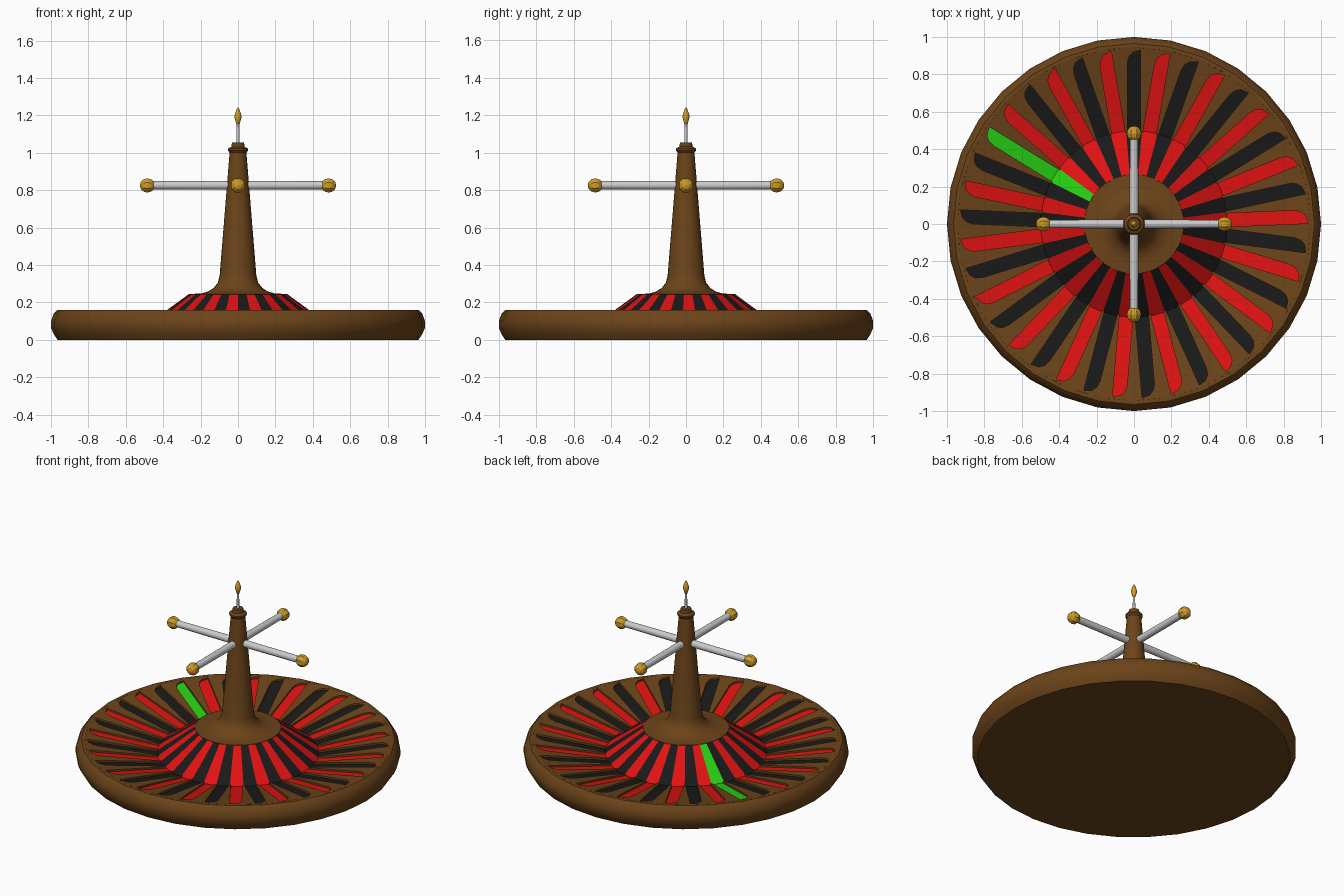
import bpy, bmesh
from math import sin, cos, pi, radians
from mathutils import Matrix, Vector

if "Cube" in bpy.data.objects:
    bpy.data.objects.remove(bpy.data.objects["Cube"])

N = 37                                   # pockets
STEP = 2 * pi / N


def material(name, rgb):
    m = bpy.data.materials.new(name)
    m.diffuse_color = (*rgb, 1)
    m.use_nodes = True
    m.node_tree.nodes["Principled BSDF"].inputs["Base Color"].default_value = m.diffuse_color
    return m


brown = material("brown wood", (0.15, 0.058, 0.010))
red = material("red", (0.75, 0.006, 0.006))
black = material("black", (0.010, 0.010, 0.010))
green = material("green", (0.02, 0.65, 0.006))
gold = material("gold", (0.62, 0.33, 0.02))
COLOURS = [red, black, green]


def finish(name, bm, mats, angle=35, recalc=True):
    if recalc:
        bmesh.ops.recalc_face_normals(bm, faces=bm.faces)
    me = bpy.data.meshes.new(name)
    bm.to_mesh(me)
    bm.free()
    ob = bpy.data.objects.new(name, me)
    bpy.context.collection.objects.link(ob)
    for m in mats:
        me.materials.append(m)
    if angle:
        bpy.ops.object.select_all(action='DESELECT')
        ob.select_set(True)
        bpy.context.view_layer.objects.active = ob
        bpy.ops.object.shade_smooth_by_angle(angle=radians(angle))
    return ob


def lathe(name, profile, mats, sides=32, angle=35):
    bm = bmesh.new()
    vs = [bm.verts.new((r, 0, z)) for r, z in profile]
    edges = [bm.edges.new(p) for p in zip(vs, vs[1:])]
    bmesh.ops.spin(bm, geom=vs + edges, cent=(0, 0, 0), axis=(0, 0, 1),
                   angle=2 * pi, steps=sides, use_merge=True)
    bmesh.ops.remove_doubles(bm, verts=bm.verts, dist=1e-5)
    return finish(name, bm, mats, angle)


def slope(r):
    return 0.07 + (r - 0.49) * 0.18


def pocket_angle(i):
    return pi / 2 + (i + 6) * STEP       # pocket 0 is the green one


def colour(i):
    return 2 if i == 0 else i % 2


def place(u, v, a, dz):
    return Vector((u * cos(a) - v * sin(a), u * sin(a) + v * cos(a), slope(u) + dz))


# Bowl with bulging rim
lathe("bowl", [(0, 0), (0.965, 0), (0.985, 0.03), (1, 0.065), (1, 0.1), (0.985, 0.14),
               (0.965, 0.16), (0.945, 0.16), (0.93, slope(0.93) - 0.012),
               (0.47, slope(0.47) - 0.012), (0, 0.055)], [brown])

# Pocket outline: square corner on one side, rounded on the other
left = [(0.48, 0.036), (0.86, 0.036), (0.895, 0.027), (0.918, 0.006), (0.93, -0.036)]
right = [(0.93, -0.036), (0.48, -0.036)]

# Coloured pocket floors
bm = bmesh.new()
for i in range(N):
    f = bm.faces.new([bm.verts.new(place(u, v, pocket_angle(i), -0.004))
                      for u, v in right[::-1] + left[-2::-1]])
    f.material_index = colour(i)
finish("pocket_floors", bm, COLOURS, 0, False)

# Wooden dividers between pockets
bm = bmesh.new()
for i in range(N):
    a, b = pocket_angle(i), pocket_angle(i + 1)
    top = [place(u, v, a, 0.008) for u, v in left]
    top += [place(0.948, -0.036, a, 0.008), place(0.948, -0.036, b, 0.008)]
    top += [place(u, v, b, 0.008) for u, v in right]
    f = bm.faces.new([bm.verts.new(p) for p in top])
    ext = bmesh.ops.extrude_face_region(bm, geom=[f], use_keep_orig=True)
    for v in ext["geom"]:
        if isinstance(v, bmesh.types.BMVert):
            v.co.z -= 0.025
finish("pocket_dividers", bm, [brown], 0)

# Sloping coloured number ring
bm = bmesh.new()
for i in range(N):
    a = pocket_angle(i)
    pts = [(0.50, 0.072, -1), (0.50, 0.072, 1), (0.265, 0.243, 1), (0.265, 0.243, -1)]
    f = bm.faces.new([bm.verts.new((r * cos(a + s * STEP / 2), r * sin(a + s * STEP / 2), z))
                      for r, z, s in pts])
    f.material_index = colour(i)
finish("number_ring", bm, COLOURS, 0, False)

# Hub plate and tapering column with collar
lathe("column", [(0.268, 0.235), (0.265, 0.245), (0.20, 0.247), (0.16, 0.258), (0.13, 0.277),
                 (0.108, 0.305), (0.098, 0.345), (0.045, 1.0), (0.054, 1.012), (0.054, 1.022),
                 (0.036, 1.032), (0.032, 1.055), (0, 1.055)], [brown])

# Pin and gold finial
lathe("finial_pin", [(0.009, 1.04), (0.007, 1.16)], [], 12)
lathe("finial", [(0, 1.14), (0.011, 1.16), (0.019, 1.19), (0.017, 1.205),
                 (0.007, 1.232), (0, 1.245)], [gold], 12)

# Four turning arms with gold knobs
for k in range(4):
    turn = Matrix.Rotation(k * pi / 2, 4, 'Z')
    bm = bmesh.new()
    bmesh.ops.create_cone(bm, cap_ends=True, segments=16, radius1=0.024, radius2=0.022, depth=0.46,
                          matrix=turn @ Matrix.Translation((0.23, 0, 0.826))
                          @ Matrix.Rotation(pi / 2, 4, 'Y'))
    finish("arm_%d" % (k + 1), bm, [])
    bm = bmesh.new()
    bmesh.ops.create_uvsphere(bm, u_segments=8, v_segments=6, radius=0.041,
                              matrix=turn @ Matrix.Translation((0.484, 0, 0.825))
                              @ Matrix.Rotation(pi / 2, 4, 'Y')
                              @ Matrix.Rotation(pi / 8, 4, 'Z'))
    finish("arm_knob_%d" % (k + 1), bm, [gold], 0)
